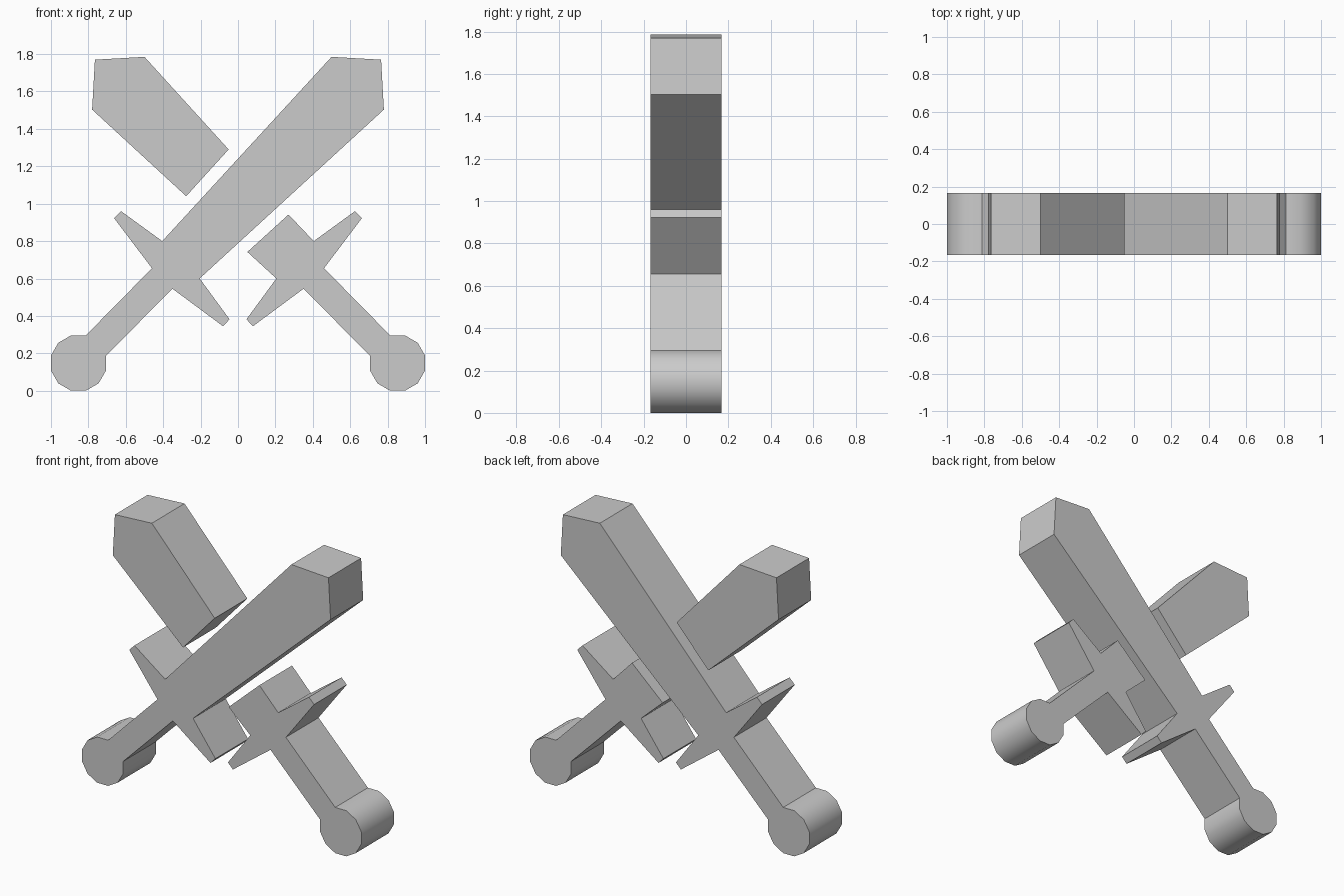
import bpy, bmesh
from math import sin, cos, radians

if "Cube" in bpy.data.objects:
    bpy.data.objects.remove(bpy.data.objects["Cube"])

HALF_DEPTH = 0.167


def extrude_profile(name, points):
    """Flat x-z outline pulled through the full thickness in y."""
    bm = bmesh.new()
    face = bm.faces.new([bm.verts.new((x, -HALF_DEPTH, z)) for x, z in points])
    result = bmesh.ops.extrude_face_region(bm, geom=[face], use_keep_orig=True)
    moved = [v for v in result["geom"] if isinstance(v, bmesh.types.BMVert)]
    bmesh.ops.translate(bm, verts=moved, vec=(0, 2 * HALF_DEPTH, 0))
    bmesh.ops.recalc_face_normals(bm, faces=bm.faces[:])
    mesh = bpy.data.meshes.new(name)
    bm.to_mesh(mesh)
    bm.free()
    obj = bpy.data.objects.new(name, mesh)
    bpy.context.collection.objects.link(obj)
    # Rounded pommel, sharp everywhere else
    bpy.ops.object.select_all(action='DESELECT')
    obj.select_set(True)
    bpy.context.view_layer.objects.active = obj
    bpy.ops.object.shade_smooth_by_angle(angle=radians(35))
    return obj


def mirrored(points):
    return [(-x, z) for x, z in points]


# Hilt outline: upper guard arm, grip, twelve-sided pommel, grip, lower guard arm
upper_guard = [(-0.405, 0.80), (-0.625, 0.96), (-0.662, 0.922), (-0.46, 0.655)]
pommel = [(-0.853 + 0.1525 * cos(radians(a)), 0.148 + 0.1532 * sin(radians(a)))
          for a in range(75, 376, 30)]
lower_guard = [(-0.35, 0.545), (-0.08, 0.345), (-0.045, 0.382), (-0.205, 0.60)]
hilt = upper_guard + pommel + lower_guard

# Blade tip outline
tip = [(0.78, 1.503), (0.765, 1.77), (0.50, 1.785)]

# Front sword in one piece
extrude_profile("whole_sword", hilt + tip)

# Crossing sword, interrupted where the whole sword passes
extrude_profile("crossing_sword_hilt", mirrored(hilt) + [(0.05, 0.742), (0.27, 0.942)])
extrude_profile("crossing_sword_tip", mirrored(tip) + [(-0.05, 1.29), (-0.277, 1.04)])
